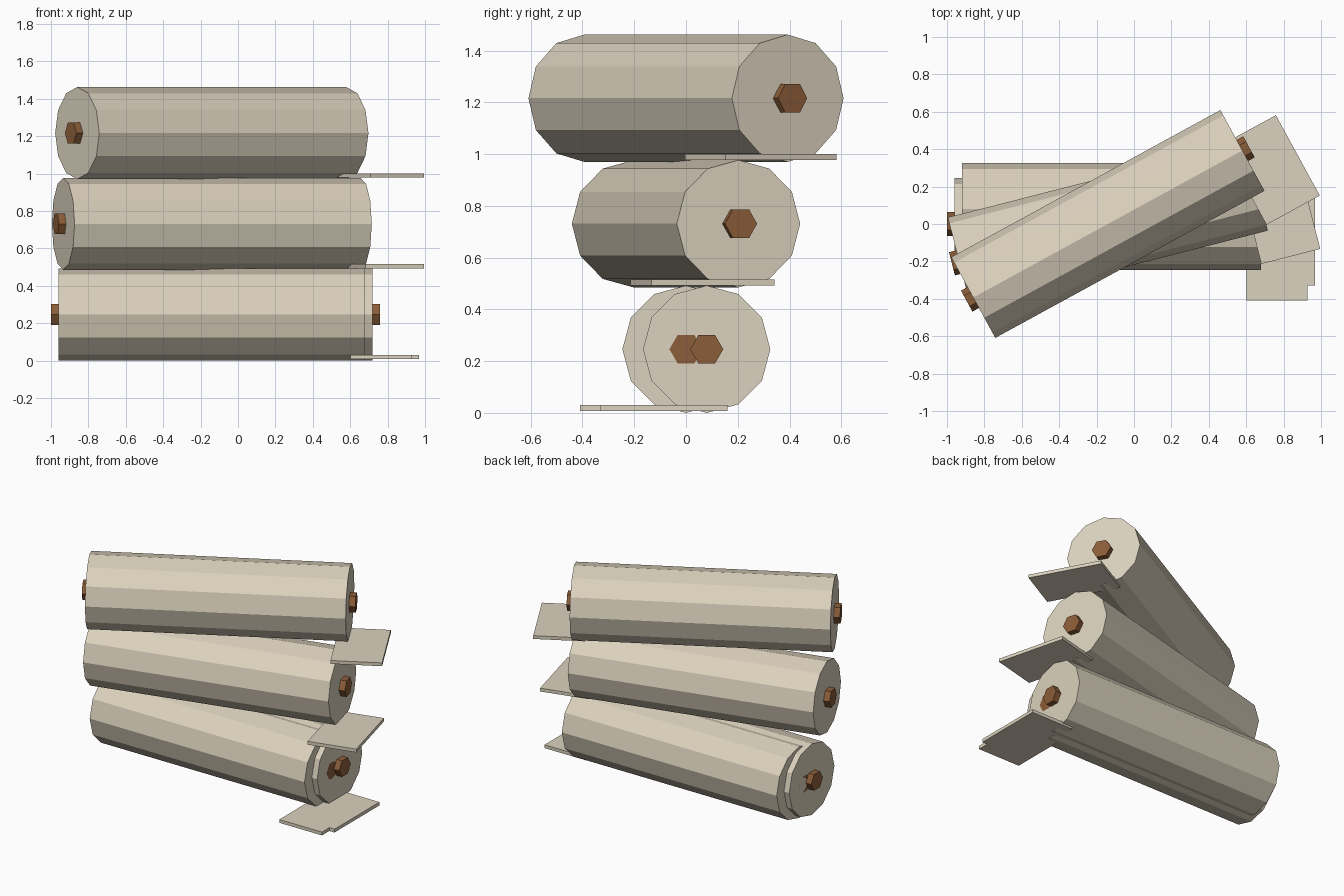
import bpy, math
from mathutils import Matrix

if "Cube" in bpy.data.objects:
    bpy.data.objects.remove(bpy.data.objects["Cube"])


def material(name, color):
    m = bpy.data.materials.new(name)
    m.diffuse_color = (*color, 1)
    m.use_nodes = True
    m.node_tree.nodes["Principled BSDF"].inputs["Base Color"].default_value = m.diffuse_color
    return m


paper = material("parchment", (0.71, 0.64, 0.51))
wood = material("brown wood", (0.26, 0.11, 0.04))

LENGTH, RADIUS = 1.64, 0.246


def place(obj, name, mat, frame, local):
    obj.name = name
    obj.data.materials.append(mat)
    obj.matrix_world = frame @ local


def rod(name, mat, frame, sides, radius, length, spin):
    # prism lying along the local x axis
    bpy.ops.mesh.primitive_cylinder_add(vertices=sides, radius=radius, depth=length)
    local = Matrix.Rotation(math.pi / 2, 4, 'Y') @ Matrix.Rotation(spin, 4, 'Z')
    place(bpy.context.object, name, mat, frame, local)


def scroll(label, x, y, z, turn):
    frame = Matrix.Translation((x, y, z)) @ Matrix.Rotation(turn, 4, 'Z')
    # rolled sheet
    rod(label + "_roll", paper, frame, 12, RADIUS, LENGTH, 0)
    # wooden rod showing at both ends
    rod(label + "_rod", wood, frame, 6, 0.064, LENGTH + 0.08, 0)
    # flat tag under the right end
    bpy.ops.mesh.primitive_cube_add(size=1)
    local = Matrix.Translation((0.905, -0.165, -0.227)) @ Matrix.Diagonal((0.325, 0.49, 0.023, 1))
    place(bpy.context.object, label + "_tag", paper, frame, local)


# pile: two overlapping at the bottom, each one above turned further
scroll("bottom_front", -0.14, 0, 0.246, 0)
scroll("bottom_back", -0.10, 0.08, 0.246, 0)
scroll("middle", -0.14, 0, 0.731, 0.25)
scroll("top", -0.14, 0, 1.216, 0.5)
